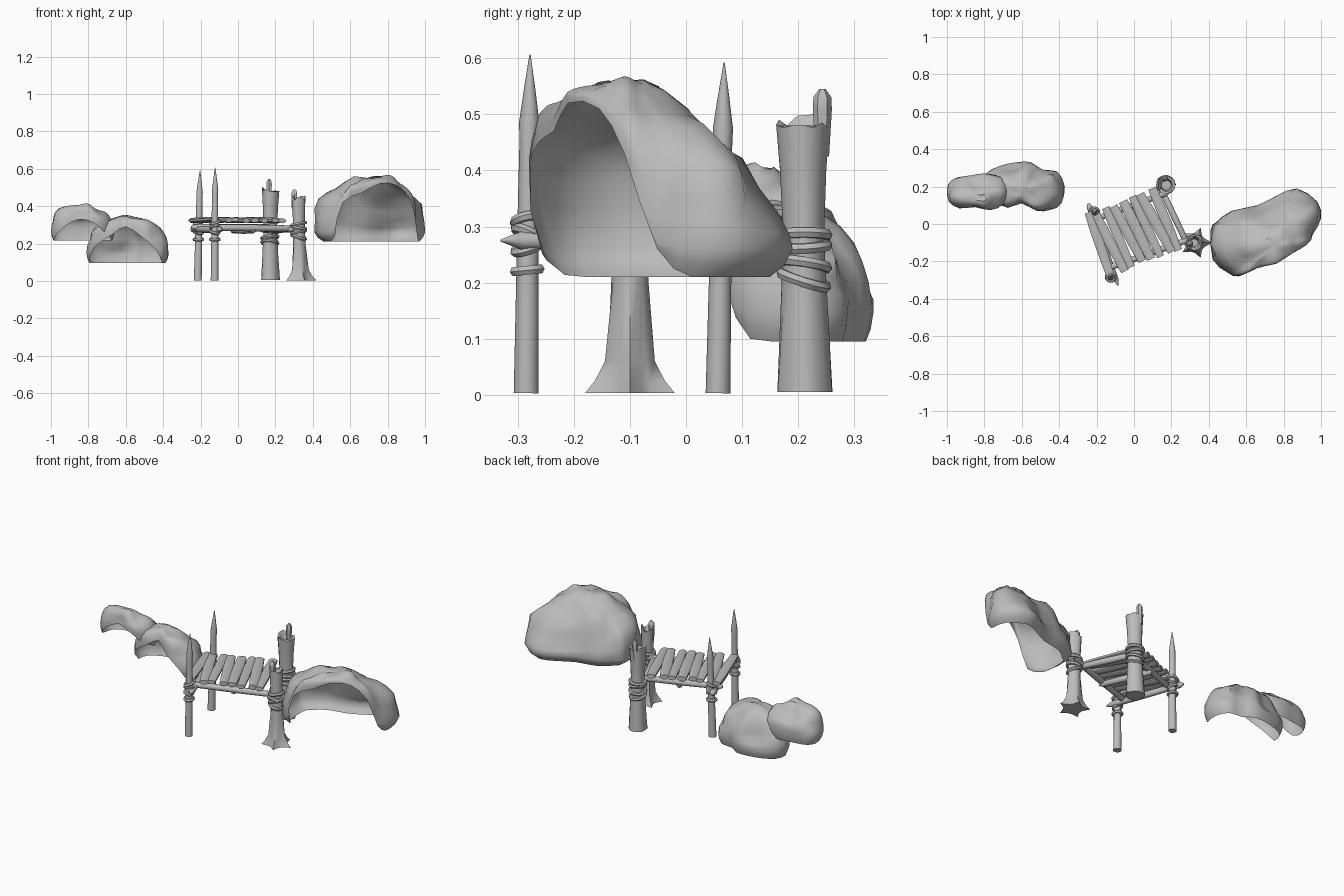
import bpy, bmesh, math, random
from mathutils import Vector, noise

if "Cube" in bpy.data.objects:
    bpy.data.objects.remove(bpy.data.objects["Cube"])

random.seed(4)
grey = bpy.data.materials.new("plain_grey")
grey.diffuse_color = (0.5, 0.5, 0.5, 1)
grey.use_nodes = True
grey.node_tree.nodes["Principled BSDF"].inputs["Base Color"].default_value = grey.diffuse_color


def finish(name, bm):
    bmesh.ops.recalc_face_normals(bm, faces=bm.faces)
    me = bpy.data.meshes.new(name)
    bm.to_mesh(me)
    bm.free()
    me.materials.append(grey)
    ob = bpy.data.objects.new(name, me)
    bpy.context.collection.objects.link(ob)
    return ob


def loft(bm, rings):
    """Join rings of points with quads and cap both ends."""
    loops = [[bm.verts.new(p) for p in r] for r in rings]
    n = len(loops[0])
    for a, b in zip(loops, loops[1:]):
        for i in range(n):
            bm.faces.new((a[i], a[(i + 1) % n], b[(i + 1) % n], b[i]))
    bm.faces.new(loops[0][::-1])
    bm.faces.new(loops[-1])


def pole(name, a, b, profile, sides=10, flat=1.0):
    """Straight pole from a to b; profile is (fraction, radius)."""
    a, b = Vector(a), Vector(b)
    d = (b - a).normalized()
    side = d.cross(Vector((0, 0, 1)))
    side = side.normalized() if side.length > 0.2 else Vector((1, 0, 0))
    up = side.cross(d)
    rings = []
    for t, r in profile:
        c = a.lerp(b, t)
        rings.append([c + side * r * math.cos(k) + up * r * flat * math.sin(k)
                      for k in (math.tau * (i + 0.5) / sides for i in range(sides))])
    bm = bmesh.new()
    loft(bm, rings)
    return finish(name, bm)


def rope(name, x, y, z, radius, tilt_x=0.0, tilt_y=0.0, thick=0.010):
    bpy.ops.mesh.primitive_torus_add(location=(x, y, z), rotation=(tilt_x, tilt_y, 0),
                                     major_radius=radius, minor_radius=thick,
                                     major_segments=14, minor_segments=6)
    ob = bpy.context.object
    ob.name = name
    ob.data.materials.append(grey)


def hollow_log(name, base, top, rows, roots, splinter):
    """Broken trunk: rows are (z, radius), with a jagged hollow top."""
    n = 15
    height = rows[-1][0]
    rings = []
    for k, (z, r) in enumerate(rows):
        c = Vector(base).lerp(Vector(top), z / height)
        flare = roots * max(0.0, 1 - z / 0.1)
        ring = []
        for i in range(n):
            t = math.tau * i / n
            q = r * (1 + flare * math.cos(5 * t) + 0.04 * math.cos(3 * t))
            jag = random.uniform(-0.012, 0.02) if k == len(rows) - 1 else 0
            ring.append((c.x + q * math.cos(t), c.y + q * math.sin(t), z + jag))
        rings.append(ring)
    r = rows[-1][1]
    for f, dz in ((0.72, -0.005), (0.55, -0.06)):
        rings.append([(top[0] + r * f * math.cos(math.tau * i / n),
                       top[1] + r * f * math.sin(math.tau * i / n), height + dz)
                      for i in range(n)])
    bm = bmesh.new()
    loft(bm, rings)
    finish(name, bm)
    # broken sliver standing up from the rim
    sx, sy, sz = splinter
    pole(name + "_splinter", (sx, sy, height - 0.06), (sx + 0.004, sy, sz),
         [(0, 0.012), (0.7, 0.017), (0.88, 0.016), (1, 0.006)], 6)


def bush(name, apex, rim, lump, back=0.8, tuck=0.14, up=9):
    """Lumpy shell from a rim curve to an apex; the high front rim leaves an arched opening."""
    apex = Vector(apex)
    pts = [Vector(p) for p in rim]
    low = min(p.z for p in pts)
    n = len(pts)
    curve = []
    for i in range(n):
        a, b, c, d = (pts[(i + k - 1) % n] for k in range(4))
        for t in (0.0, 0.5):
            p = 0.5 * (2 * b + (c - a) * t + (2 * a - 5 * b + 4 * c - d) * t * t
                       + (3 * b - a - 3 * c + d) * t ** 3)
            p.z = max(low, p.z)
            curve.append(p)
    bm = bmesh.new()
    grid = []
    for p in curve:
        flat = Vector((p.x - apex.x, p.y - apex.y, 0))
        power = 2.4 - back * max(0.0, flat.normalized().y)
        # low rim points tuck inward under the widest level
        closed = max(0.0, 1 - (p.z - low) / 0.06)
        belly = p.z + 0.05 * closed
        col = [Vector((apex.x, apex.y, p.z)) + flat * (1 - tuck * closed),
               Vector((apex.x, apex.y, p.z + 0.022 * closed)) + flat * (1 - 0.35 * tuck * closed)]
        for j in range(up):
            a = math.pi / 2 * j / up
            q = Vector((apex.x, apex.y, 0)) + flat * math.cos(a) ** (2 / power)
            q.z = belly + (apex.z - belly) * math.sin(a) ** (2 / power)
            out = flat.normalized() * math.cos(a)
            out.z = math.sin(a)
            q += out * lump * noise.noise(q * 11) * min(1, j / 2)
            col.append(q)
        grid.append([bm.verts.new(q) for q in col])
    tip = bm.verts.new(apex)
    for a, b in zip(grid, grid[1:] + grid[:1]):
        for j in range(up + 1):
            bm.faces.new((a[j], b[j], b[j + 1], a[j + 1]))
        bm.faces.new((a[-1], b[-1], tip))
    bmesh.ops.remove_doubles(bm, verts=bm.verts, dist=0.0005)
    finish(name, bm)


# Bushes
bush("large_bush", (0.77, -0.10, 0.56),
     [(0.41, -0.03, 0.21), (0.42, -0.19, 0.21), (0.50, -0.26, 0.24), (0.56, -0.28, 0.42),
      (0.66, -0.235, 0.47), (0.76, -0.21, 0.52), (0.85, -0.155, 0.51), (0.925, -0.11, 0.43),
      (0.96, -0.05, 0.26), (1.0, 0.03, 0.21), (0.98, 0.12, 0.21), (0.87, 0.19, 0.21),
      (0.76, 0.15, 0.21), (0.66, 0.10, 0.21), (0.52, 0.07, 0.21), (0.44, 0.01, 0.21)],
     0.035, back=1.05)
bush("lower_bush", (-0.60, 0.17, 0.345),
     [(-0.81, 0.20, 0.095), (-0.77, 0.13, 0.18), (-0.67, 0.09, 0.25), (-0.60, 0.11, 0.29),
      (-0.52, 0.07, 0.24), (-0.45, 0.075, 0.18), (-0.39, 0.11, 0.10), (-0.37, 0.20, 0.095),
      (-0.41, 0.28, 0.095), (-0.49, 0.29, 0.095), (-0.55, 0.33, 0.095), (-0.63, 0.33, 0.095),
      (-0.72, 0.31, 0.095), (-0.79, 0.27, 0.095)], 0.03, tuck=0.08)
bush("upper_bush", (-0.82, 0.14, 0.40),
     [(-1.0, 0.19, 0.215), (-0.99, 0.12, 0.23), (-0.93, 0.085, 0.29), (-0.85, 0.09, 0.33),
      (-0.77, 0.075, 0.31), (-0.70, 0.11, 0.25), (-0.66, 0.18, 0.215), (-0.71, 0.25, 0.215),
      (-0.80, 0.27, 0.215), (-0.87, 0.26, 0.215), (-0.94, 0.25, 0.215), (-0.98, 0.23, 0.215)],
     0.03, tuck=0.08)

# Sharpened stakes
stake = [(0, 0.022), (0.5, 0.019), (0.74, 0.017), (0.8, 0.018), (0.9, 0.010), (1, 0.001)]
pole("back_stake", (-0.215, 0.057, 0.003), (-0.203, 0.068, 0.592), stake)
pole("front_stake", (-0.125, -0.285, 0.003), (-0.122, -0.278, 0.607), stake)

# Broken logs
hollow_log("back_log", (0.17, 0.212, 0), (0.172, 0.208, 0),
           [(0.005, 0.050), (0.15, 0.042), (0.28, 0.036), (0.40, 0.041), (0.485, 0.047)],
           0.05, (0.163, 0.243, 0.545))
hollow_log("front_log", (0.33, -0.10, 0), (0.322, -0.10, 0),
           [(0.003, 0.064), (0.025, 0.053), (0.06, 0.042), (0.20, 0.033), (0.32, 0.032),
            (0.44, 0.037)], 0.36, (0.298, -0.105, 0.49))

# Support beams
beam = [(0, 0.006), (0.04, 0.016), (0.5, 0.018), (0.92, 0.016), (1, 0.002)]
pole("back_beam", (-0.25, 0.01, 0.287), (0.20, 0.175, 0.287), beam)
pole("front_beam", (-0.15, -0.24, 0.285), (0.36, -0.06, 0.28), beam)
pole("left_crossbeam", (-0.245, 0.11, 0.275), (-0.085, -0.33, 0.275), beam)
pole("right_crossbeam", (0.13, 0.22, 0.275), (0.30, -0.14, 0.275), beam)
pole("middle_crossbeam", (-0.03, 0.11, 0.27), (0.09, -0.18, 0.27), beam)

# Deck planks, slightly uneven
for i in range(8):
    f = i / 7
    c = Vector((-0.183 + 0.35 * f, -0.110 + 0.135 * f, 0.326 + random.uniform(-0.004, 0.006)))
    ang = math.radians(-67 + random.uniform(-5, 5) + 4 * f)
    half = Vector((math.cos(ang), math.sin(ang), random.uniform(-0.02, 0.02)))
    half *= random.uniform(0.165, 0.185)
    w = random.uniform(0.026, 0.031)
    pole("plank_%d" % (i + 1), c - half, c + half,
         [(0, w * 0.85), (0.3, w), (0.7, w * 0.95), (1, w * 0.8)], 8, 0.55)

# Rope bindings
for n, x, y in (("back_stake", -0.212, 0.062), ("front_stake", -0.124, -0.283)):
    for z, tx, ty in ((0.222, 0.1, 0.0), (0.262, 0.3, 0.2), (0.288, -0.4, -0.2), (0.312, 0.2, -0.3)):
        rope(n + "_rope", x, y, z, 0.023, tx, ty, 0.009)
for z, tx, ty in ((0.205, -0.3, 0.1), (0.233, -0.15, -0.1), (0.265, 0.05, 0.1), (0.285, 0.0, -0.1)):
    rope("back_log_rope", 0.17, 0.21, z, 0.042, tx, ty)
for z, tx, ty in ((0.235, 0.1, 0.3), (0.26, -0.1, -0.25), (0.285, 0.1, 0.2), (0.305, 0.0, -0.2)):
    rope("front_log_rope", 0.324, -0.10, z, 0.037, tx, ty)

# Smooth shading with sharp edges kept
bpy.ops.object.select_all(action='SELECT')
bpy.context.view_layer.objects.active = bpy.context.selected_objects[0]
bpy.ops.object.shade_smooth_by_angle(angle=math.radians(50))
